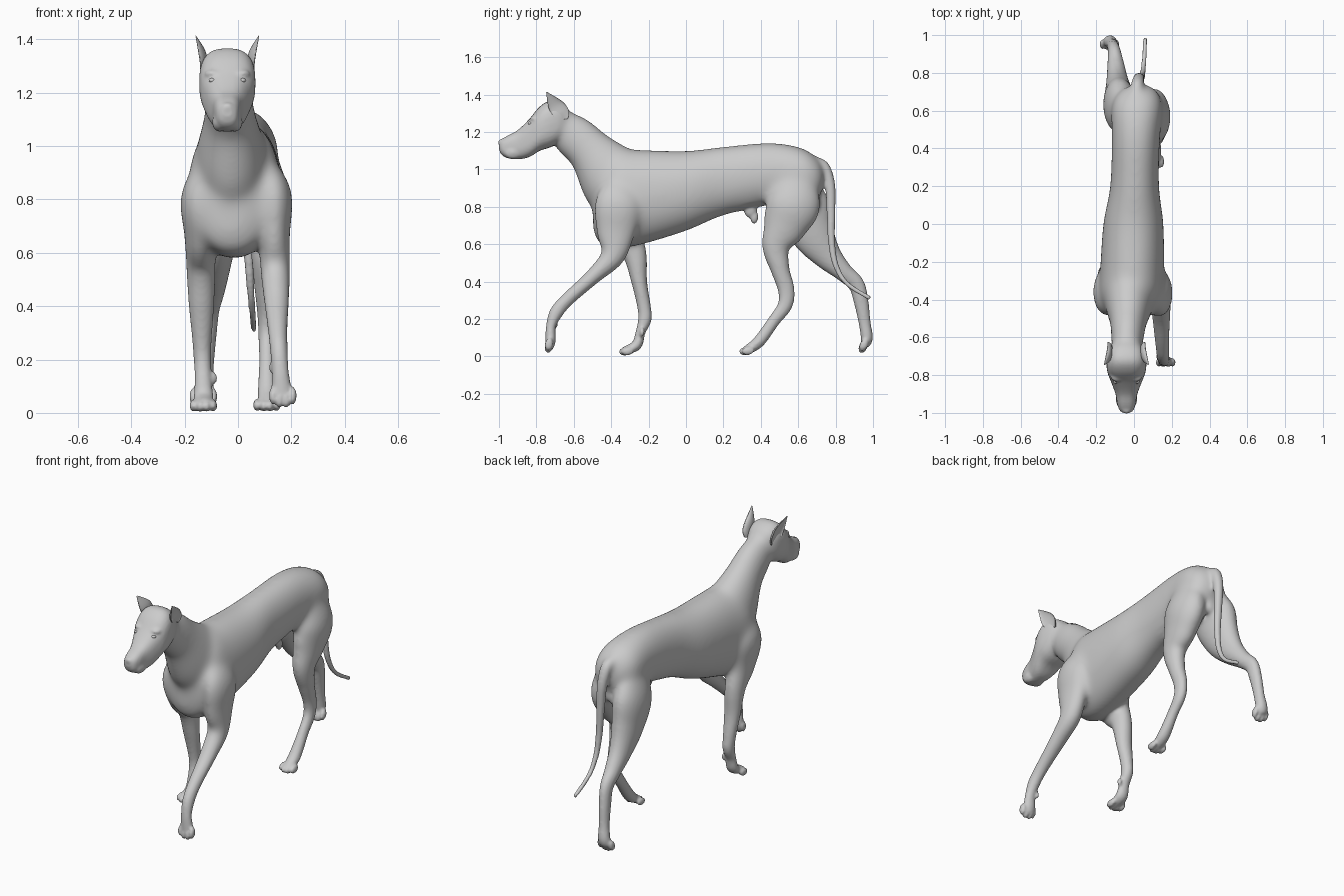
import bpy, bmesh, math
from mathutils import Vector, Matrix

if "Cube" in bpy.data.objects:
    bpy.data.objects.remove(bpy.data.objects["Cube"])

X = Vector((1, 0, 0))
HEAD_X = -.04


def spline(secs, steps):
    """Catmull-Rom through (x, y, z, half_width, half_depth) sections."""
    out = []
    n = len(secs)
    for i in range(n - 1):
        p = [secs[max(0, min(n - 1, i + k))] for k in (-1, 0, 1, 2)]
        for s in range(steps):
            t = s / steps
            out.append([0.5 * (2 * b + (c - a) * t + (2 * a - 5 * b + 4 * c - d) * t * t
                               + (3 * b - a - 3 * c + d) * t ** 3) for a, b, c, d in zip(*p)])
    out.append(list(secs[-1]))
    return out


def loft(bm, secs, axis=None, square=1.0, cup=0, steps=6, n=28):
    """Skin elliptical rings along a path; axis fixes the ring direction."""
    pts = spline(secs, steps)
    pos = [Vector(p[:3]) for p in pts]
    rings = []
    for i, p in enumerate(pts):
        t = Vector(axis) if axis else (pos[min(i + 1, len(pts) - 1)] - pos[max(i - 1, 0)]).normalized()
        side = (X - t * X.dot(t)).normalized()
        up = t.cross(side)
        ring = []
        for k in range(n):
            c, s = math.cos(math.tau * k / n), math.sin(math.tau * k / n)
            c = math.copysign(abs(c) ** square, c)
            s = math.copysign(abs(s) ** square, s)
            if c * cup > 0:      # fold the outer face in, as in an ear
                c *= -0.45
            ring.append(bm.verts.new(pos[i] + side * c * max(p[3], .002) + up * s * max(p[4], .002)))
        rings.append(ring)
    faces = [bm.faces.new((a[k], a[(k + 1) % n], b[(k + 1) % n], b[k]))
             for a, b in zip(rings, rings[1:]) for k in range(n)]
    for ring in (rings[0], rings[-1]):
        mid = bm.verts.new(sum((v.co for v in ring), Vector()) / n)
        faces += [bm.faces.new((ring[k], ring[(k + 1) % n], mid)) for k in range(n)]
    bmesh.ops.recalc_face_normals(bm, faces=faces)


def sections(profile, x0, x1):
    """(y, top, bottom, half_width) rows to ring sections, x drifting x0 to x1."""
    m = len(profile) - 1
    return [(x0 + (x1 - x0) * i / m, y, (t + b) / 2, w, (t - b) / 2)
            for i, (y, t, b, w) in enumerate(profile)]


def limb(bm, path, radii, x0, x1, tuck=1.0):
    """Loft a (y, z) path with shared radii; tuck pulls the first ring inward."""
    m = len(path) - 1
    loft(bm, [((x0 + (x1 - x0) * i / m) * (1 if i else tuck), *p, *r)
              for i, (p, r) in enumerate(zip(path, radii))])


def blob(bm, centre, radii, direction=(0, 0, 1)):
    """Ellipsoid whose local z follows direction."""
    rot = Vector(direction).to_track_quat('Z', 'Y').to_matrix().to_4x4()
    m = Matrix.Translation(centre) @ rot @ Matrix.Diagonal((*radii, 1))
    bmesh.ops.create_uvsphere(bm, u_segments=18, v_segments=12, radius=1, matrix=m)


def finish(bm, name):
    me = bpy.data.meshes.new(name)
    bm.to_mesh(me)
    bm.free()
    for f in me.polygons:
        f.use_smooth = True
    ob = bpy.data.objects.new(name, me)
    bpy.context.collection.objects.link(ob)
    return ob


def ramp(v, a, b):
    return max(0, min(1, (v - a) / (b - a)))


body = bmesh.new()

# torso
torso = [(-.497, .86, .68, .055), (-.465, .98, .61, .135), (-.38, 1.10, .58, .168), (-.25, 1.105, .595, .17),
         (0, 1.10, .67, .16), (.2, 1.122, .752, .13), (.45, 1.143, .81, .128),
         (.62, 1.115, .82, .135), (.70, 1.06, .84, .1), (.735, 1.0, .91, .04)]
loft(body, sections(torso, -.03, .03), axis=(0, 1, 0), square=.95)
# neck
limb(body, [(-.29, .86), (-.39, .955), (-.51, 1.095), (-.60, 1.18), (-.70, 1.26)],
     [(.13, .2), (.135, .19), (.1, .127), (.087, .115), (.07, .08)], -.02, HEAD_X)
# head and muzzle
head = [(-.60, 1.28, 1.2, .03), (-.65, 1.34, 1.16, .085), (-.72, 1.367, 1.12, .104),
        (-.78, 1.338, 1.10, .102), (-.84, 1.267, 1.065, .08), (-.90, 1.21, 1.054, .058),
        (-.955, 1.18, 1.06, .048), (-.987, 1.16, 1.08, .036), (-1.0, 1.145, 1.11, .018)]
loft(body, sections(head, HEAD_X, HEAD_X), axis=(0, -1, 0), square=.75)
blob(body, (HEAD_X, -.985, 1.145), (.026, .02, .018))
for s in (-1, 1):
    blob(body, (HEAD_X + s * .03, -.925, 1.09), (.027, .05, .036))       # upper lips
    blob(body, (HEAD_X + s * .052, -.805, 1.272), (.034, .03, .016))     # brows

# front legs: one reaching forward, one planted
front = [(.02, .05), (.07, .125), (.061, .108), (.055, .066), (.047, .042),
         (.036, .036), (.033, .036), (.031, .026), (.037, .028), (.036, .022)]
reach = [(-.32, .98), (-.36, .83), (-.375, .67), (-.392, .54), (-.493, .431),
         (-.63, .308), (-.693, .235), (-.722, .16), (-.724, .09), (-.73, .045)]
planted = [(-.32, .98), (-.36, .82), (-.335, .67), (-.275, .55), (-.25, .40),
           (-.225, .27), (-.22, .2), (-.243, .13), (-.265, .06), (-.33, .03)]
limb(body, reach, front, .125, .168, tuck=.6)
limb(body, planted, front, -.145, -.127, tuck=.65)

# hind legs: one under the body, one pushing off
hind = [(.04, .07), (.087, .145), (.076, .12), (.058, .078), (.045, .051),
        (.034, .044), (.031, .039), (.029, .032), (.035, .032), (.032, .024)]
under = [(.565, 1.03), (.575, .83), (.53, .70), (.482, .59), (.502, .47),
         (.535, .36), (.53, .275), (.47, .19), (.39, .08), (.325, .034)]
push = [(.57, 1.03), (.615, .82), (.675, .66), (.755, .54), (.84, .453),
        (.91, .385), (.937, .29), (.955, .18), (.967, .10), (.958, .06)]
limb(body, under, hind, .104, .11, tuck=.7)
limb(body, push, hind, -.065, -.135, tuck=.6)

# toes: paw centre and pointing direction
paws = [((.168, -.735, .05), (0, -.15, -1)), ((-.13, -.327, .026), (0, -1, -.1)),
        ((.108, .316, .028), (0, -1, -.1)), ((-.13, .945, .048), (0, -.45, -1))]
for centre, d in paws:
    d = Vector(d).normalized()
    for i in range(4):
        off = (i - 1.5) * .025
        c = Vector(centre) + X * off + d * (.006 - abs(off) * .55)
        blob(body, c, (.0145, .023, .034), d)
# dewclaw pads
blob(body, (-.09, -.235, .13), (.012, .014, .024))
blob(body, (.128, -.7, .17), (.012, .014, .024))

# tail, tapering evenly
tail = [(.66, 1.04), (.73, 1.015), (.768, .92), (.775, .78), (.778, .62),
        (.80, .49), (.86, .39), (.985, .31)]
limb(body, tail, [(r, r) for r in (.0115 + .03 * (1 - i / 7) ** 1.6 for i in range(8))], .01, .06)

# belly sheath and rear bulge
blob(body, (.02, .345, .785), (.026, .036, .045))
blob(body, (.02, .365, .745), (.02, .022, .036))
blob(body, (.02, .685, .82), (.034, .035, .045))

# fuse all body parts into one skin
raw = finish(body, "body_parts")
rm = raw.modifiers.new("fuse", 'REMESH')
rm.mode = 'VOXEL'
rm.voxel_size = .008
rm.use_smooth_shade = True
skin = bpy.data.meshes.new_from_object(raw.evaluated_get(bpy.context.evaluated_depsgraph_get()))
bpy.data.objects.remove(raw)
dog = bpy.data.objects.new("dog_body", skin)
bpy.context.collection.objects.link(dog)

# blend muscles strongly on the trunk, lightly on head, feet and tail
trunk = dog.vertex_groups.new(name="trunk")
for v in skin.vertices:
    x, y, z = v.co
    w = ramp(z, .5, .72) * ramp(y, -.70, -.58) * ramp(y, .76, .66)
    w *= 1 - ramp(math.dist((y, z), (.355, .76)), .11, .07)
    if w > 0:
        trunk.add([v.index], w, 'REPLACE')
for name, group, count in (("blend", "trunk", 110), ("soften", "", 4)):
    sm = dog.modifiers.new(name, 'SMOOTH')
    sm.factor = .5
    sm.iterations = count
    sm.vertex_group = group

# ears and eyes
for s, side in ((-1, "left"), (1, "right")):
    ear = bmesh.new()
    loft(ear, [(HEAD_X + s * .09, -.655, 1.265, .018, .022), (HEAD_X + s * .1, -.665, 1.30, .026, .042),
               (HEAD_X + s * .104, -.70, 1.345, .024, .04), (HEAD_X + s * .119, -.745, 1.412, .003, .003)],
         cup=s)
    finish(ear, "ear_" + side)
    eye = bmesh.new()
    blob(eye, (HEAD_X + s * .056, -.832, 1.246), (.014, .014, .009))
    finish(eye, "eye_" + side)
